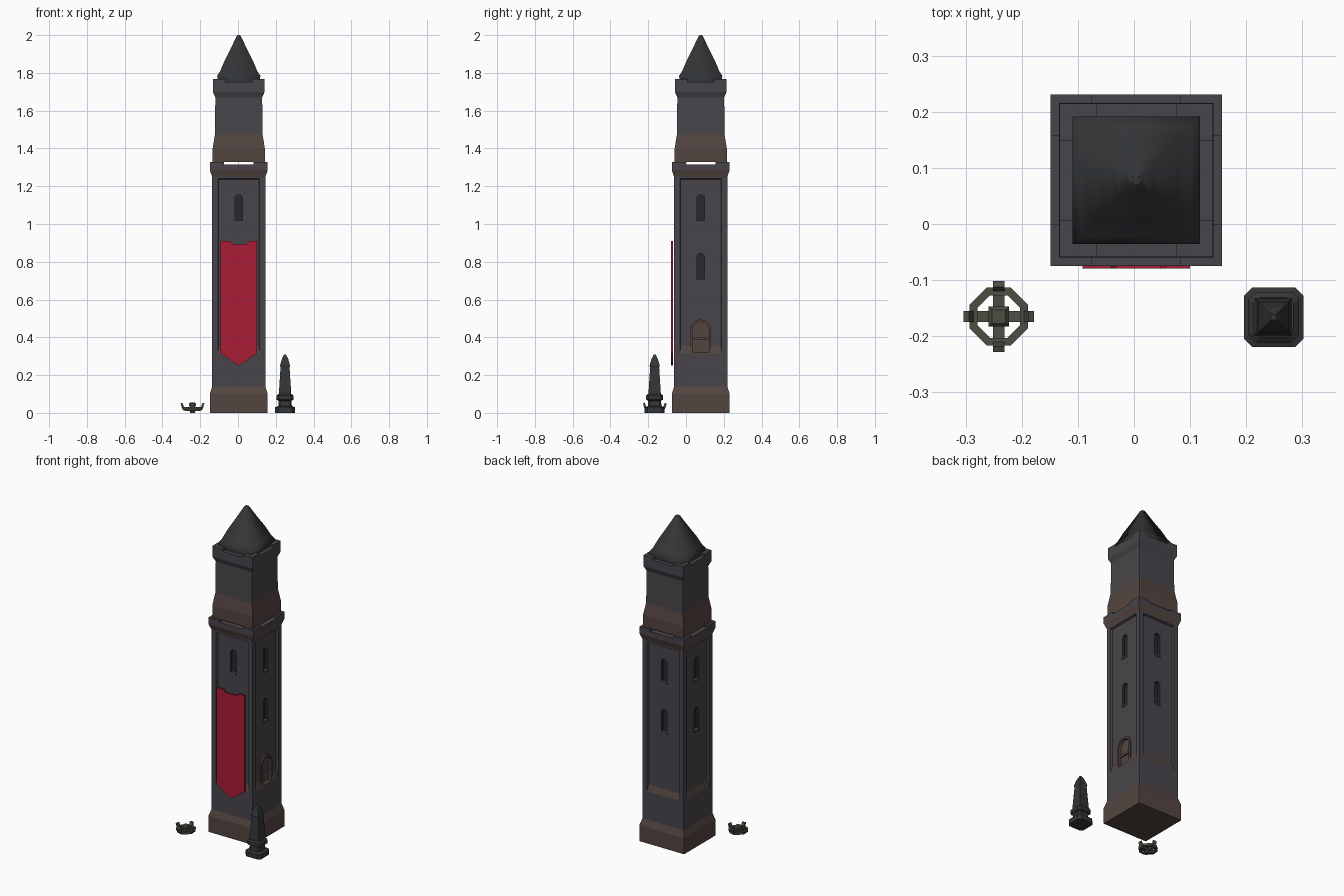
import bpy, bmesh, math
from mathutils import Matrix, Vector

if "Cube" in bpy.data.objects:
    bpy.data.objects.remove(bpy.data.objects["Cube"])


def mat(name, r, g, b):
    m = bpy.data.materials.new(name)
    m.diffuse_color = (r, g, b, 1)
    m.use_nodes = True
    m.node_tree.nodes["Principled BSDF"].inputs["Base Color"].default_value = m.diffuse_color
    return m


STONE = mat("stone", 0.066, 0.060, 0.070)
BROWN = mat("brown_stone", 0.088, 0.060, 0.052)
DARK = mat("dark_opening", 0.022, 0.021, 0.025)
SLATE = mat("slate", 0.033, 0.036, 0.038)
RED = mat("red_cloth", 0.40, 0.012, 0.035)
IRON = mat("iron", 0.075, 0.075, 0.058)
MATS = [STONE, BROWN, DARK]
C = Vector((0.004, 0.078, 0))       # tower axis


def stack(name, rings, mats, bands=None, smooth=False):
    """Skin a list of equal-length point rings and cap both ends."""
    bm = bmesh.new()
    rows = [[bm.verts.new(p) for p in ring] for ring in rings]
    n = len(rows[0])
    for i in range(len(rows) - 1):
        for j in range(n):
            k = (j + 1) % n
            f = bm.faces.new((rows[i][j], rows[i][k], rows[i + 1][k], rows[i + 1][j]))
            f.material_index = bands[i] if bands else 0
            f.smooth = smooth
    for row, b in ((rows[0], 0), (rows[-1], -1)):
        f = bm.faces.new(row)
        f.material_index = bands[b] if bands else 0
    bmesh.ops.recalc_face_normals(bm, faces=bm.faces)
    me = bpy.data.meshes.new(name)
    bm.to_mesh(me)
    bm.free()
    for m in mats:
        me.materials.append(m)
    ob = bpy.data.objects.new(name, me)
    bpy.context.collection.objects.link(ob)
    return ob


def square(half, z, c, chamfer=0.0):
    if not chamfer:
        pts = [(-half, -half), (half, -half), (half, half), (-half, half)]
    else:
        q = half * (1 - chamfer)
        pts = [(-q, -half), (q, -half), (half, -q), (half, q),
               (q, half), (-q, half), (-half, q), (-half, -q)]
    return [Vector((x + c[0], y + c[1], z)) for x, y in pts]


def loft(name, levels, c, mats, bands=None, chamfer=0.0, smooth=False):
    return stack(name, [square(h, z, c, chamfer) for h, z in levels], mats, bands, smooth)


def on_side(name, layers, side, mats, bands=None):
    """Layers of (distance from axis, outline) on wall side: 0 front, 1 right, 2 back, 3 left."""
    R = Matrix.Rotation(side * math.pi / 2, 3, 'Z')
    return stack(name, [[R @ Vector((u, -d, z)) + C for u, z in pts] for d, pts in layers], mats, bands)


def arch(half, z0, z1, n=8):
    zc = z1 - half
    return [(-half, z0), (half, z0)] + [
        (half * math.cos(math.pi * i / n), zc + half * math.sin(math.pi * i / n)) for i in range(n + 1)]


def rect(half, z0, z1):
    return [(-half, z0), (half, z0), (half, z1), (-half, z1)]


def cut(ob, cutter):
    m = ob.modifiers.new("cut", 'BOOLEAN')
    m.operation, m.solver, m.object = 'DIFFERENCE', 'EXACT', cutter
    bpy.context.view_layer.objects.active = ob
    bpy.ops.object.modifier_apply(modifier=m.name)
    bpy.data.objects.remove(cutter)


def merlons(name, inner, outer, z0, z1):
    h = (outer - inner) / 2
    m = (outer + inner) / 2
    for sx in (-1, 1):
        for sy in (-1, 1):
            loft(name, [(h, z0), (h, z1)], C + Vector((sx * m, sy * m, 0)), [STONE])


# Lower tower with flared foot and cornice
tower = loft("lower_tower", [(.153, 0), (.153, .10), (.141, .14), (.141, 1.25), (.153, 1.285), (.153, 1.315)],
             C, MATS, [1, 1, 0, 1, 0])
merlons("lower_merlon", .079, .153, 1.315, 1.327)

# Recessed wall panels with sloping sills, arched windows, right-side door
for s in range(4):
    panel = on_side("panel_cutter", [(.153, rect(.114, .275, 1.245)), (.129, rect(.106, .355, 1.235))], s, MATS)
    panel.data.polygons[0].material_index = 1
    cut(tower, panel)
    for z in (.70, 1.01):
        cut(tower, on_side("window_cutter", [(.16, arch(.02, z, z + .145)), (.112, arch(.02, z, z + .145))],
                           s, MATS, [2]))
        # window sill
        on_side("window_sill", [(.134, rect(.022, z - .004, z + .008)), (.115, rect(.022, z - .004, z + .008))],
                s, [STONE])
cut(tower, on_side("door_cutter", [(.16, arch(.045, .32, .485)), (.118, arch(.045, .32, .485))], 1, MATS, [1]))
frame = on_side("door_frame", [(.120, arch(.055, .315, .495)), (.138, arch(.055, .315, .495))], 1, [BROWN])
cut(frame, on_side("frame_cutter", [(.10, arch(.043, .30, .483)), (.16, arch(.043, .30, .483))], 1, [BROWN]))
on_side("door_crossbar", [(.115, rect(.044, .385, .40)), (.127, rect(.044, .385, .40))], 1, [BROWN])

# Upper tower and its battlements
loft("upper_tower", [(.138, 1.327), (.138, 1.40), (.126, 1.475), (.124, 1.67), (.137, 1.70), (.137, 1.753)],
     C, MATS, [1, 1, 0, 0, 0])
merlons("upper_merlon", .071, .137, 1.753, 1.768)

# Concave pointed roof
loft("roof", [(.113, 1.753), (.114, 1.785), (.098, 1.81), (.075, 1.865), (.052, 1.91), (.030, 1.955), (.011, 1.995),
              (.007, 2.0)], C, [SLATE], smooth=True)

# Hanging banner
flag = [(0, .25), (.096, .315), (.096, .91), (.052, .91), (.044, .895),
        (-.036, .895), (-.044, .91), (-.096, .91), (-.096, .315)]
on_side("banner", [(.148, flag), (.157, flag)], 0, [RED])

# Stone spike on a stepped base
S = (0.249, -0.166)
loft("spike_base", [(.053, 0), (.053, .03), (.036, .036), (.034, .064), (.045, .07), (.045, .092), (.035, .10)],
     S, [SLATE], chamfer=.28)
loft("spike", [(.033, .098), (.024, .24), (.027, .25), (.017, .285), (.005, .31)], S, [SLATE])

# Iron brazier: hub, octagonal ring, four upturned prongs
B = Vector((-0.241, -0.165, 0))
loft("brazier_hub", [(.012, 0), (.016, .012), (.011, .03), (.018, .036), (.018, .048), (.012, .055)], B, [IRON])


def octagon(r, z):
    return [B + Vector((r * math.cos(a), r * math.sin(a), z))
            for a in (math.pi / 8 + i * math.pi / 4 for i in range(8))]


ring = stack("brazier_ring", [octagon(.056, .018), octagon(.056, .032), octagon(.041, .032), octagon(.041, .018),
                              octagon(.056, .018)], [IRON])
bm = bmesh.new()
bm.from_mesh(ring.data)
bmesh.ops.delete(bm, geom=[f for f in bm.faces if len(f.verts) == 8], context='FACES_ONLY')
bmesh.ops.remove_doubles(bm, verts=bm.verts, dist=1e-5)
bmesh.ops.recalc_face_normals(bm, faces=bm.faces)
bm.to_mesh(ring.data)
bm.free()
prong = [(.008, .008), (.046, .012), (.057, .028), (.063, .050), (.053, .054), (.046, .033), (.040, .024), (.008, .022)]
for i in range(4):
    R = Matrix.Rotation(i * math.pi / 2, 3, 'Z')
    stack("brazier_prong", [[B + R @ Vector((r, w, z)) for r, z in prong] for w in (-.010, .010)], [IRON])
